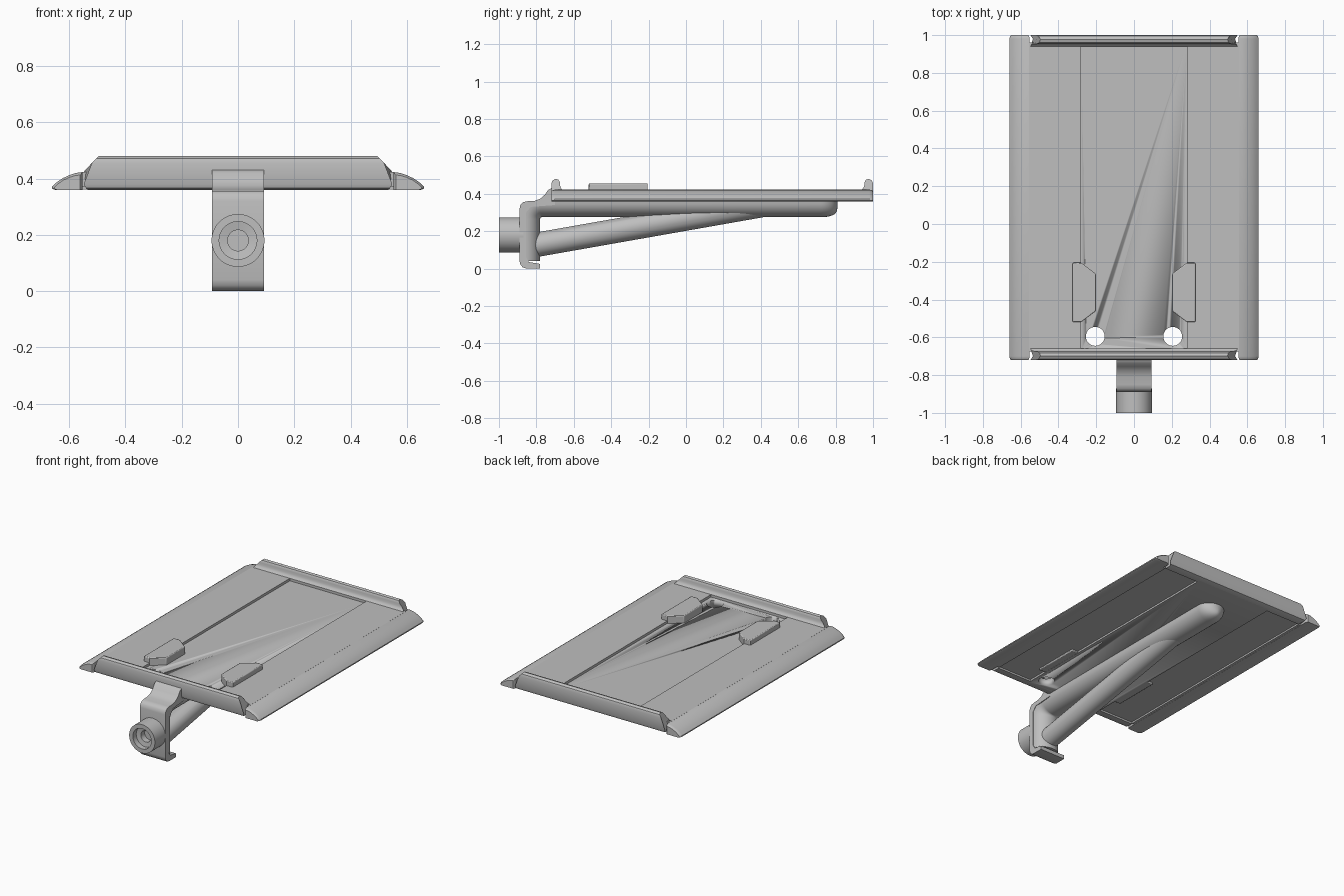
import bpy, bmesh, math
from mathutils import Vector, Matrix

cube = bpy.data.objects.get("Cube")
if cube:
    bpy.data.objects.remove(cube, do_unlink=True)

metal = bpy.data.materials.new("satin grey")
metal.use_nodes = True
GREY = (0.52, 0.52, 0.52, 1)
metal.diffuse_color = GREY
metal.node_tree.nodes["Principled BSDF"].inputs["Base Color"].default_value = GREY


def finish(name, bm, angle=35):
    bmesh.ops.recalc_face_normals(bm, faces=bm.faces)
    mesh = bpy.data.meshes.new(name)
    bm.to_mesh(mesh)
    bm.free()
    ob = bpy.data.objects.new(name, mesh)
    bpy.context.collection.objects.link(ob)
    mesh.materials.append(metal)
    bpy.ops.object.select_all(action="DESELECT")
    ob.select_set(True)
    bpy.context.view_layer.objects.active = ob
    bpy.ops.object.shade_smooth_by_angle(angle=math.radians(angle))
    return ob


def loft(name, rings, closed=True, angle=35):
    """Skin a list of equal-length rings of 3D points and cap both ends."""
    bm = bmesh.new()
    rows = [[bm.verts.new(p) for p in r] for r in rings]
    n = len(rows[0])
    for a, b in zip(rows, rows[1:]):
        for i in range(n):
            j = (i + 1) % n
            bm.faces.new((a[i], a[j], b[j], b[i]))
    if closed:
        bm.faces.new(rows[0])
        bm.faces.new(rows[-1])
    return finish(name, bm, angle)


def box(name, x0, x1, y0, y1, z0, z1):
    ring = [(x0, y0), (x1, y0), (x1, y1), (x0, y1)]
    return loft(name, [[(x, y, z) for x, y in ring] for z in (z0, z1)])


def bevel(ob, width, segments=3):
    mod = ob.modifiers.new("soft edges", "BEVEL")
    mod.width = width
    mod.segments = segments
    mod.limit_method = "ANGLE"
    mod.angle_limit = math.radians(50)


# Centre panel, pressed slightly lower than the side panels, with two holes
panel = box("centre_panel", -0.28, 0.28, -0.675, 0.96, 0.36, 0.406)
for s in (-1, 1):
    circle = [(s * 0.205 + 0.05 * math.cos(k * math.pi / 16),
               -0.595 + 0.05 * math.sin(k * math.pi / 16)) for k in range(32)]
    cutter = loft("hole_cutter", [[(x, y, z) for x, y in circle] for z in (0.3, 0.5)])
    cutter.hide_render = True
    cutter.display_type = "WIRE"
    mod = panel.modifiers.new("hole", "BOOLEAN")
    mod.operation = "DIFFERENCE"
    mod.object = cutter
    mod.solver = "EXACT"
    bpy.context.view_layer.objects.active = panel
    bpy.ops.object.modifier_apply(modifier=mod.name)
    bpy.data.objects.remove(cutter, do_unlink=True)

# Side panels, wings and clips
WING = [(0.552, 0.36), (0.65, 0.36), (0.66, 0.364), (0.66, 0.371), (0.645, 0.386),
        (0.625, 0.4), (0.60, 0.412), (0.575, 0.42), (0.552, 0.4225)]
CLIP = [(0.325, -0.52), (0.325, -0.205), (0.28, -0.205), (0.2, -0.265),
        (0.2, -0.46), (0.28, -0.52)]
for s, side in ((1, "left"), (-1, "right")):
    xs = sorted((s * 0.28, s * 0.556))
    box(side + "_side_panel", *xs, -0.675, 0.96, 0.372, 0.4225)
    xs = sorted((s * 0.535, s * 0.56))
    box(side + "_inner_rim", *xs, -0.655, 0.935, 0.361, 0.4)
    rings = []
    # Wing ends are rounded off by shrinking the last sections
    for y, k in ((-0.72, 0.84), (-0.715, 0.93), (-0.70, 1), (0.98, 1), (0.995, 0.93), (1.0, 0.84)):
        rings.append([(s * (0.605 + (x - 0.605) * k), y, 0.36 + (z - 0.36) * k) for x, z in WING])
    loft(side + "_wing", rings)
    clip = loft(side + "_clip", [[(s * x, y, z) for x, y in CLIP] for z in (0.361, 0.455)])
    bevel(clip, 0.005, 2)

# Raised end lips with sloping corners, same profile at both ends
LIP = [(0.06, 0.36), (0.02, 0.36), (0.006, 0.366), (0, 0.38), (0, 0.455), (0.006, 0.471),
       (0.022, 0.48), (0.038, 0.475), (0.046, 0.461), (0.046, 0.446), (0.051, 0.431), (0.06, 0.4225)]


def lip_end(z):
    return 0.548 - max(0, z - 0.425) * 0.96 - max(0, 0.376 - z) * 0.8


for name, y0, d in (("front_lip", -0.72, 1), ("back_lip", 1.0, -1)):
    loft(name, [[(s * lip_end(z), y0 + d * y, z) for y, z in LIP] for s in (-1, 1)])

# Front strap: foot, upright, rounded shoulder and fillet up to the lip
STRAP = [(-0.78, 0), (-0.85, 0), (-0.872, 0.006), (-0.885, 0.02), (-0.89, 0.04),
         (-0.89, 0.32), (-0.885, 0.342), (-0.872, 0.355), (-0.85, 0.36), (-0.81, 0.362),
         (-0.778, 0.374), (-0.755, 0.395), (-0.738, 0.42), (-0.715, 0.433), (-0.7, 0.433),
         (-0.7, 0.34), (-0.83, 0.33), (-0.855, 0.3), (-0.855, 0.06), (-0.84, 0.035), (-0.78, 0.025)]
loft("front_strap", [[(x, y, z) for y, z in STRAP] for x in (-0.093, 0.093)])

# Half-round support bar: up the post, round the elbow, under the tray to a domed end
stations = [(-0.87, 0.04, 0, 1, 1)]
for k in range(9):
    stations.append((-0.77, 0.265, k * math.pi / 16, 1, 1))
stations.append((0.72, 0.265, math.pi / 2, 1, 1))
for k in range(1, 9):
    a = math.radians(10.5 * k)
    stations.append((0.72 + 0.09 * math.sin(a), 0.265, math.pi / 2, math.cos(a), math.cos(a) ** 0.35))
rings = []
for i, (y, z, turn, w, h) in enumerate(stations):
    out = Vector((0, -math.cos(turn), math.sin(turn)))
    base = Vector((0, y, z)) + (out * 0.1 if i else Vector())
    ring = []
    for k in range(17):
        a = math.pi * k / 16
        ring.append(base - out * (0.09 * h * math.sin(a) ** 0.9 if 0 < k < 16 else 0)
                    + Vector((0.092 * w * math.cos(a), 0, 0)))
    rings.append(ring)
loft("support_bar", rings, angle=50)

# Diagonal strut, trimmed inside the tray
start, end = Vector((0, -0.83, 0.122)), Vector((0, 0.75, 0.4))
axis = end - start
bm = bmesh.new()
bmesh.ops.create_cone(bm, cap_ends=True, segments=40, radius1=0.065, radius2=0.065, depth=axis.length,
                      matrix=Matrix.Translation((start + end) / 2)
                      @ axis.to_track_quat("Z", "Y").to_matrix().to_4x4())
cut = bmesh.ops.bisect_plane(bm, geom=bm.verts[:] + bm.edges[:] + bm.faces[:], plane_co=(0, 0, 0.38),
                             plane_no=(0, 0, 1), clear_outer=True)
bmesh.ops.holes_fill(bm, edges=[e for e in bm.edges if e.is_boundary])
finish("diagonal_strut", bm)

# Round socket on the front, turned with a stepped bore
SOCKET = [(0.001, -0.92), (0.037, -0.92), (0.037, -0.96), (0.067, -0.965),
          (0.067, -1.0), (0.094, -1.0), (0.094, -0.87), (0.001, -0.87)]
loft("socket", [[(r * math.cos(k * math.pi / 24), y, 0.18 + r * math.sin(k * math.pi / 24))
                 for k in range(48)] for r, y in SOCKET])
